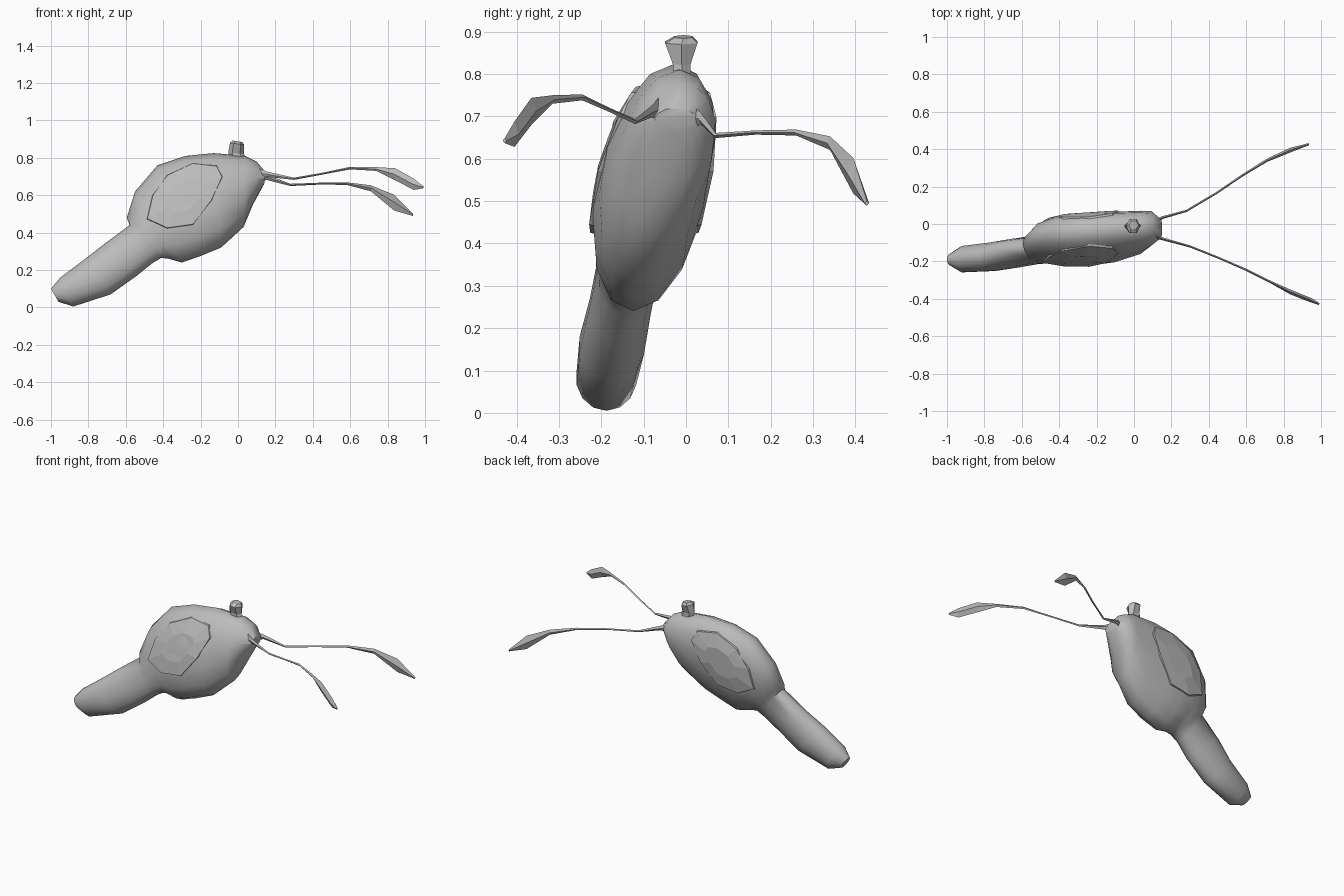
import bpy, bmesh, math
from mathutils import Vector
from mathutils.bvhtree import BVHTree

if "Cube" in bpy.data.objects:
    bpy.data.objects.remove(bpy.data.objects["Cube"])

grey = bpy.data.materials.new("plain grey")
grey.diffuse_color = (0.5, 0.5, 0.5, 1)
grey.use_nodes = True
grey.node_tree.nodes["Principled BSDF"].inputs["Base Color"].default_value = grey.diffuse_color


def finish(bm, name, smooth=None):
    bmesh.ops.recalc_face_normals(bm, faces=bm.faces)
    me = bpy.data.meshes.new(name)
    bm.to_mesh(me)
    bm.free()
    ob = bpy.data.objects.new(name, me)
    bpy.context.collection.objects.link(ob)
    me.materials.append(grey)
    if smooth:
        bpy.ops.object.select_all(action='DESELECT')
        ob.select_set(True)
        bpy.context.view_layer.objects.active = ob
        bpy.ops.object.shade_smooth_by_angle(angle=math.radians(smooth))
    return ob


def loft(name, rings, sides, smooth=None):
    """Rings are (centre, half axis u, half axis v)."""
    bm = bmesh.new()
    loops = []
    for c, u, v in rings:
        loops.append([bm.verts.new(c + u * math.cos(t) + v * math.sin(t))
                      for t in (2 * math.pi * i / sides for i in range(sides))])
    for a, b in zip(loops, loops[1:]):
        for i in range(sides):
            j = (i + 1) % sides
            bm.faces.new((a[i], a[j], b[j], b[i]))
    bm.faces.new(loops[0])
    bm.faces.new(loops[-1])
    return finish(bm, name, smooth)


# Body and tail: upper x, z, lower x, z, middle y, half width, sideways lean
sections = [
    (0.15, 0.72, 0.14, 0.66, -0.025, 0.05, 0.00),
    (0.10, 0.78, 0.08, 0.55, -0.025, 0.095, 0.01),
    (0.04, 0.81, 0.03, 0.43, -0.045, 0.112, 0.03),
    (-0.13, 0.825, -0.09, 0.32, -0.07, 0.128, 0.045),
    (-0.28, 0.81, -0.20, 0.275, -0.08, 0.135, 0.045),
    (-0.43, 0.76, -0.30, 0.24, -0.085, 0.128, 0.04),
    (-0.55, 0.62, -0.37, 0.26, -0.10, 0.108, 0.03),
    (-0.595, 0.48, -0.41, 0.265, -0.125, 0.085, 0.02),
    (-0.58, 0.44, -0.46, 0.235, -0.138, 0.075, 0.01),
    (-0.72, 0.335, -0.54, 0.17, -0.155, 0.076, 0.01),
    (-0.83, 0.25, -0.68, 0.07, -0.175, 0.078, 0.00),
    (-0.95, 0.16, -0.88, 0.005, -0.188, 0.072, 0.00),
    (-1.00, 0.10, -0.96, 0.03, -0.19, 0.032, 0.00),
]
rings = []
for ux, uz, lx, lz, y, w, lean in sections:
    up, lo = Vector((ux, y + lean, uz)), Vector((lx, y - lean, lz))
    rings.append(((up + lo) / 2, (up - lo) / 2, Vector((0, w, 0))))
body = loft("body_and_tail", rings, 14, 50)

# Faceted flank panels laid onto both sides of the body
tree = BVHTree.FromPolygons([v.co for v in body.data.vertices],
                            [p.vertices for p in body.data.polygons])
outline = [(-0.08, 0.70), (-0.11, 0.76), (-0.24, 0.775), (-0.38, 0.71),
           (-0.46, 0.60), (-0.49, 0.47), (-0.38, 0.42), (-0.24, 0.44), (-0.14, 0.57)]
cx, cz = -0.28, 0.60
for side, name in ((-1, "front_flank_panel"), (1, "back_flank_panel")):
    def on_body(x, z, lift):
        hit = tree.ray_cast(Vector((x, side, z)), Vector((0, -side, 0)))[0]
        return Vector((x, (hit.y if hit else -0.08) + side * lift, z))
    bm = bmesh.new()
    loops = [[bm.verts.new(on_body(cx + (x - cx) * k, cz + (z - cz) * k, lift))
              for x, z in outline] for k, lift in ((1, -0.01), (0.97, 0.01), (0.5, 0.006))]
    for a, b in zip(loops, loops[1:]):
        for i in range(len(a)):
            j = (i + 1) % len(a)
            bm.faces.new((a[i], a[j], b[j], b[i]))
    bm.faces.new(loops[-1])
    finish(bm, name)

# Flared knob on top of the head
loft("head_knob", [
    (Vector((0.0, -0.01, 0.79)), Vector((0.045, 0, 0)), Vector((0, 0.025, 0))),
    (Vector((-0.01, -0.01, 0.825)), Vector((0.042, 0, -0.004)), Vector((0, 0.024, 0))),
    (Vector((-0.005, -0.011, 0.875)), Vector((0.038, 0, -0.005)), Vector((0, 0.044, 0))),
    (Vector((-0.002, -0.006, 0.888)), Vector((0.026, 0, -0.004)), Vector((0, 0.024, 0))),
], 6)

# Two long feelers ending in leaf-shaped tips: x, y, z, half height
feelers = {
    "back_feeler": [(0.10, 0.01, 0.70, 0.03), (0.155, 0.035, 0.695, 0.014),
                    (0.28, 0.07, 0.655, 0.006), (0.44, 0.165, 0.662, 0.005),
                    (0.58, 0.26, 0.662, 0.007), (0.71, 0.34, 0.637, 0.016),
                    (0.835, 0.395, 0.56, 0.042), (0.935, 0.427, 0.495, 0.006)],
    "front_feeler": [(0.10, -0.06, 0.72, 0.03), (0.155, -0.08, 0.712, 0.014),
                     (0.30, -0.12, 0.688, 0.006), (0.45, -0.18, 0.715, 0.005),
                     (0.60, -0.245, 0.745, 0.007), (0.74, -0.315, 0.74, 0.01),
                     (0.84, -0.365, 0.712, 0.032), (0.94, -0.405, 0.658, 0.03),
                     (0.99, -0.428, 0.643, 0.006)],
}
for name, path in feelers.items():
    rings = []
    for i, (x, y, z, h) in enumerate(path):
        a, b = path[max(i - 1, 0)], path[min(i + 1, len(path) - 1)]
        side = Vector((a[1] - b[1], b[0] - a[0], 0)).normalized()
        rings.append((Vector((x, y, z)), Vector((0, 0, h)), side * min(0.012, 0.004 + h * 0.25)))
    loft(name, rings, 4)
